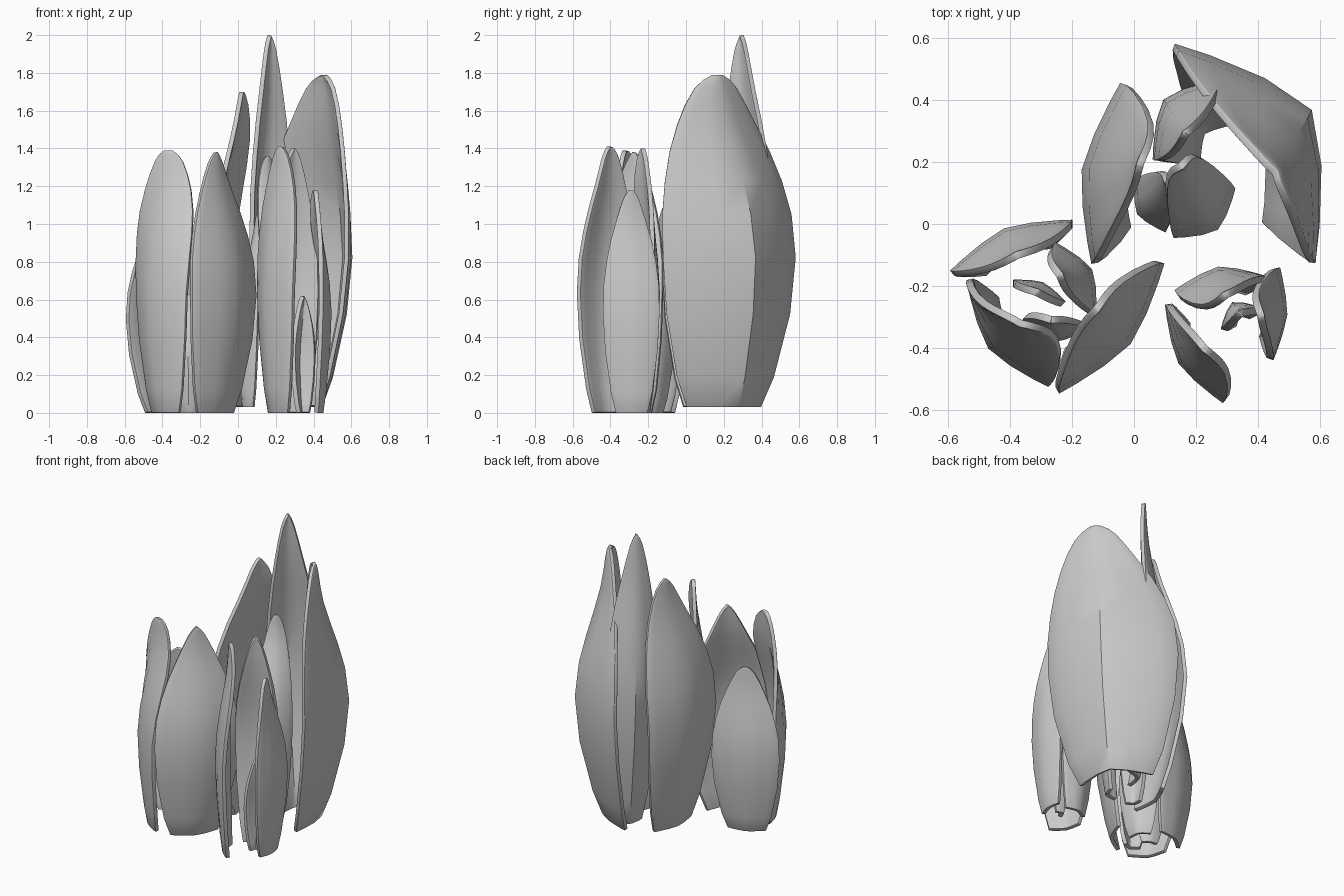
import bpy
from math import radians
from mathutils import Vector, Matrix

if "Cube" in bpy.data.objects:
    bpy.data.objects.remove(bpy.data.objects["Cube"])

# height fraction, width factor, lean toward tip, inset at base
ROWS = [(0, .56, 0, 1), (.09, .73, 0, .72), (.28, .93, 0, .25), (.45, 1, .03, 0), (.58, .97, .16, 0),
        (.68, .87, .36, 0), (.77, .73, .60, 0), (.85, .56, .83, 0), (.91, .42, .95, 0),
        (.96, .28, 1.0, 0), (.985, .17, 1.0, 0), (1, .06, 1.0, 0)]
COLS = [-1, -.78, -.4, 0, .4, .78, 1]


def petal(name, heart, p, q, depth, inset, z0, tip, taper, twist=0):
    """Cupped petal whose widest chord runs p to q, bulging away from the heart."""
    p, q, heart = Vector(p), Vector(q), Vector(heart)
    mid, half = (p + q) / 2, (q - p) / 2
    out = Vector((half.y, -half.x)).normalized()
    if out.dot(mid - heart) < 0:
        out = -out
    top = Vector(tip[:2])
    verts, faces = [], []
    for t, w, lean, ins in ROWS:
        if t > .45:
            w = w ** taper
        c = mid.lerp(top, lean) - out * inset * ins
        rot = Matrix.Rotation(radians(twist * lean), 2)   # upper part turns sideways
        h, o = rot @ half, rot @ out
        for s in COLS:
            bulge = depth * w * ((1 - lean * .5) * (1 - abs(s) ** 1.4) - .25 * lean)
            pt = c + h * (w * s) + o * bulge
            verts.append((pt.x, pt.y, z0 + (tip[2] - z0) * t))
    n = len(COLS)
    for r in range(len(ROWS) - 1):
        for k in range(n - 1):
            a = r * n + k
            faces.append((a, a + 1, a + n + 1, a + n))
    me = bpy.data.meshes.new(name)
    me.from_pydata(verts, [], faces)
    me.update()
    # turn faces outward
    if me.polygons[(n - 1) * 2 + 2].normal.xy.dot(out) < 0:
        me.flip_normals()
    ob = bpy.data.objects.new(name, me)
    bpy.context.collection.objects.link(ob)
    # thickness with a rounded rim
    so = ob.modifiers.new("thickness", 'SOLIDIFY')
    so.thickness, so.offset = .024, -1
    be = ob.modifiers.new("rim", 'BEVEL')
    be.width, be.segments, be.angle_limit = .01, 2, 1.0
    bpy.context.view_layer.objects.active = ob
    ob.select_set(True)
    bpy.ops.object.shade_smooth_by_angle(angle=.7)
    ob.select_set(False)


def bud(label, heart, petals):
    for name, *args in petals:
        petal(f"{label}_{name}", heart, *args)


# tall rear bud
bud("large_bud", (.2, .2), [
    ("right_petal", (.585, -.12), (.13, .585), .26, .06, .03, (.46, .17, 1.79), .9),
    ("back_petal", (.06, .21), (.28, .47), .10, .11, .03, (.16, .30, 2.0), 1.1),
    ("left_petal", (-.14, -.13), (-.05, .455), .08, .09, .03, (.01, .2, 1.70), 1.2, -10),
    ("front_left_petal", (0, .14), (.10, -.03), .05, .0, .03, (.10, .13, 1.05), 1),
    ("front_right_petal", (.13, -.05), (.33, .11), .07, .02, .03, (.16, .18, 1.36), .9),
])

# left front bud
bud("left_bud", (-.3, -.25), [
    ("right_petal", (.10, -.13), (-.24, -.55), .08, .06, 0, (-.11, -.28, 1.38), 1.3),
    ("front_petal", (-.54, -.18), (-.28, -.53), .08, .03, 0, (-.37, -.33, 1.39), .8, 32),
    ("back_petal", (-.595, -.15), (-.2, .015), .06, .04, 0, (-.38, -.09, 1.1), 1),
    ("inner_right_petal", (-.25, -.06), (-.12, -.29), .06, .02, 0, (-.23, -.16, .85), 1),
    ("inner_back_petal", (-.39, -.18), (-.22, -.25), .03, .0, 0, (-.31, -.21, .55), 1),
    ("inner_front_petal", (-.36, -.31), (-.15, -.34), .06, .0, 0, (-.27, -.32, .63), 1),
])

# right front bud
bud("right_bud", (.33, -.32), [
    ("front_petal", (.10, -.26), (.285, -.58), .06, .02, 0, (.22, -.41, 1.41), .95, 15),
    ("right_petal", (.475, -.14), (.45, -.44), .035, .03, 0, (.42, -.29, 1.18), 1, 20),
    ("back_petal", (.13, -.21), (.43, -.17), .055, .03, 0, (.29, -.22, 1.40), 1.05, 25),
    ("inner_petal", (.28, -.34), (.41, -.27), .06, .0, 0, (.34, -.28, .62), .9),
])
